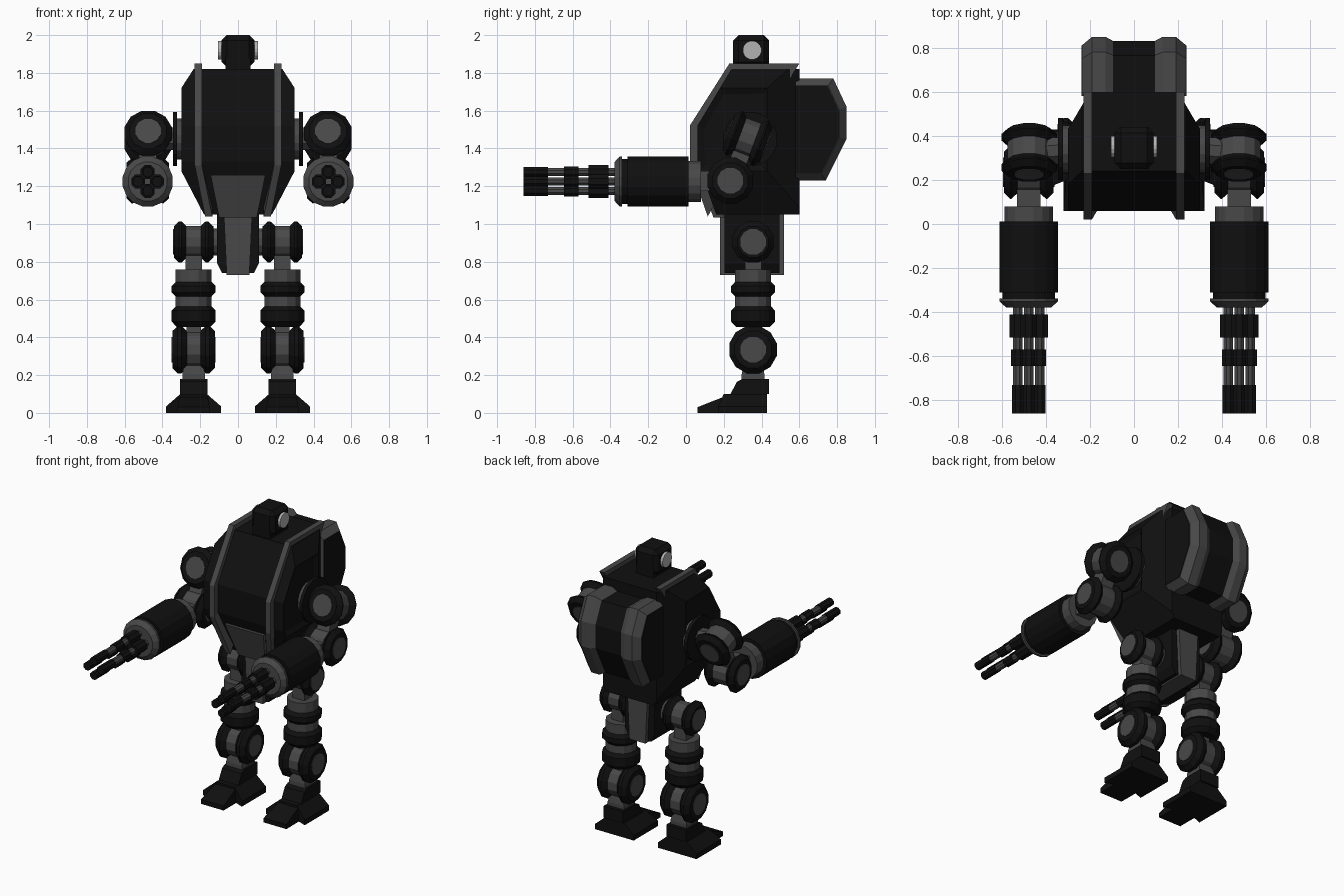
import bpy, bmesh
from math import cos, sin, pi
from mathutils import Vector as V

if "Cube" in bpy.data.objects:
    bpy.data.objects.remove(bpy.data.objects["Cube"])


def material(name, v):
    m = bpy.data.materials.new(name)
    m.diffuse_color = (v, v, v, 1)
    m.use_nodes = True
    m.node_tree.nodes["Principled BSDF"].inputs["Base Color"].default_value = m.diffuse_color
    return m


BLACK, GREY, LENS = material("black", .005), material("grey", .065), material("lens", .45)


def finish(name, bm, mat, mirror):
    bmesh.ops.recalc_face_normals(bm, faces=bm.faces)
    me = bpy.data.meshes.new(name)
    bm.to_mesh(me)
    bm.free()
    me.materials.append(mat)
    ob = bpy.data.objects.new(name, me)
    bpy.context.collection.objects.link(ob)
    if mirror:
        ob.modifiers.new("mirror", 'MIRROR')
    return ob


def loft(name, sections, mat, mirror=True):
    bm = bmesh.new()
    rings = [[bm.verts.new(p) for p in s] for s in sections]
    n = len(rings[0])
    for a, b in zip(rings, rings[1:]):
        for i in range(n):
            bm.faces.new((a[i], a[(i + 1) % n], b[(i + 1) % n], b[i]))
    bm.faces.new(rings[0])
    bm.faces.new(rings[-1])
    return finish(name, bm, mat, mirror)


def lathe(name, origin, axis, prof, mat, n=12, mirror=True):
    # prof: (distance along axis, radius)
    q = V(axis).to_track_quat('Z', 'Y')
    ang = [(i + .5) * 2 * pi / n for i in range(n)]
    return loft(name, [[V(origin) + q @ V((r * cos(a), r * sin(a), t)) for a in ang]
                       for t, r in prof], mat, mirror)


def prism(name, yz, x0, x1, mat, mirror=True):
    return loft(name, [[(x, y, z) for y, z in yz] for x in (x0, x1)], mat, mirror)


def rect(y0, y1, z0, z1):
    return [(y0, z0), (y1, z0), (y1, z1), (y0, z1)]


def bar(name, p, q, r, mat=GREY, n=4):
    d = V(q) - V(p)
    return lathe(name, p, d, [(0, r), (d.length, r)], mat, n)


def tyre(a, b, r, c=.028):
    return [(a, r - c), (a + c, r), (b - c, r), (b, r - c)]


def joint(name, c, axis, r, half, gap):
    # two black wheels with grey caps, grey hub between
    for k, s in enumerate((1, -1)):
        ax = V(axis) * s
        lathe(f"{name}_wheel_{k}", c, ax, tyre(gap, half, r), BLACK)
        lathe(f"{name}_cap_{k}", c, ax, [(half - .02, .07), (half + .004, .07)], GREY)
    lathe(name + "_hub", c, axis, [(-gap - .01, r * .78), (gap + .01, r * .78)], GREY)


# torso: box trimmed by sloped planes, recessed side panels
bm = bmesh.new()
bmesh.ops.create_cube(bm, size=1)
for v in bm.verts:
    v.co = V((v.co.x * .6, .33 + v.co.y * .54, 1.435 + v.co.z * .77))
cuts = [((0, .06, 1.52), (0, -.30, .18)), ((0, .06, 1.33), (0, -.28, -.10))]
for s in (1, -1):
    cuts += [((s * .3, 0, 1.72), (s * .10, 0, .065)),
             ((s * .3, 0, 1.28), (s * .23, 0, -.12)),
             ((s * .3, .43, 0), (s * .17, .10, 0))]
for co, no in cuts:
    res = bmesh.ops.bisect_plane(bm, geom=bm.verts[:] + bm.edges[:] + bm.faces[:],
                                 plane_co=co, plane_no=V(no).normalized(), clear_outer=True)
    bmesh.ops.holes_fill(bm, edges=[e for e in bm.edges if e.is_boundary])
bmesh.ops.recalc_face_normals(bm, faces=bm.faces)
bm.normal_update()
sides = [f for f in bm.faces if abs(f.normal.x) > .99]
bmesh.ops.inset_individual(bm, faces=sides, thickness=.04, depth=-.015)
finish("torso", bm, BLACK, False)

# torso trim ribs and belly panel
path = [(.60, 1.85, .21), (.23, 1.85, .21), (.02, 1.52, .21), (.02, 1.31, .21), (.115, 1.04, .155)]
secs = []
for y, z, x in path:
    iy, iz = y + (.35 - y) * .2, z + (1.45 - z) * .2
    secs.append([(x - .019, y, z), (x + .019, y, z), (x + .019, iy, iz), (x - .019, iy, iz)])
loft("torso_trim", secs, GREY)
loft("belly_panel", [[(-w, y, z), (w, y, z), (w, y + .06, z), (-w, y + .06, z)]
                     for w, y, z in ((.145, .065, 1.26), (.10, .145, 1.035))], GREY, False)

# backpack
pack = [(.58, 1.77), (.78, 1.77), (.85, 1.62), (.85, 1.45), (.74, 1.23), (.58, 1.23)]


def shrink(s):
    return [(.58 + (y - .58) * s, 1.5 + (z - 1.5) * s) for y, z in pack]


loft("backpack_rib", [[(x, y, z) for y, z in shrink(s)]
                      for x, s in ((.07, .88), (.13, 1), (.19, 1), (.235, .86))], GREY)
prism("backpack_side", shrink(.85), .22, .238, BLACK)
prism("backpack_core", shrink(.93), -.15, .15, BLACK, False)

# head
bm = bmesh.new()
bmesh.ops.create_cube(bm, size=1)
for v in bm.verts:
    v.co = V((v.co.x * .175, .345 + v.co.y * .19, 1.915 + v.co.z * .17))
bmesh.ops.bevel(bm, geom=bm.edges[:], offset=.028, segments=1, affect='EDGES')
finish("head", bm, BLACK, False)
prism("neck", rect(.25, .44, 1.80, 1.88), -.065, .065, BLACK, False)
lathe("head_lens", (0, .35, 1.92), (1, 0, 0), [(.07, .05), (.105, .05)], LENS, 16)

# shoulder mount and arm
lathe("shoulder_plate_base", (0, .34, 1.45), (1, 0, 0), [(.27, .11), (.33, .11)], GREY, 16)
lathe("shoulder_plate", (0, .34, 1.45), (1, 0, 0), [(.322, .145), (.345, .145)], BLACK, 16)
sh, el = (.476, .325, 1.455), (.478, .235, 1.23)
bar("shoulder_axle", (.32, .335, 1.45), sh, .065, n=8)
joint("shoulder", sh, (0, -.94, .35), .13, .105, .042)
bar("upper_arm", sh, el, .065)
joint("elbow", el, (1, 0, 0), .125, .112, .05)
bar("forearm_link", el, (.478, .02, 1.225), .075)

# rotary gun
gun = (.478, 0, 1.225)
lathe("gun_breech", gun, (0, -1, 0), [(-.08, .112), (.02, .112)], GREY, 16)
lathe("gun_body", gun, (0, -1, 0), [(-.012, .135), (.31, .135), (.311, .122), (.35, .122)], BLACK, 16)
lathe("gun_flange", gun, (0, -1, 0), [(.338, .135), (.352, .135), (.378, .105)], GREY, 16)
for i in range(4):
    o = (.478 + .05 * cos(i * pi / 2), 0, 1.225 + .05 * sin(i * pi / 2))
    lathe(f"barrel_{i}", o, (0, -1, 0), [(.36, .023), (.85, .023)], GREY, 8)
    for k, (a, b, r) in enumerate(((.41, .515, .04), (.57, .645, .032), (.73, .86, .028))):
        lathe(f"barrel_sleeve_{i}_{k}", o, (0, -1, 0), [(a, r), (b, r)], BLACK, 8)

# pelvis
loft("pelvis", [[(-w, .205, z), (w, .205, z), (w, .495, z), (-w, .495, z)]
                for w, z in ((.085, .74), (.11, .79), (.11, 1.06))], BLACK, False)
loft("pelvis_band", [[(-w, .18, z), (w, .18, z), (w, .52, z), (-w, .52, z)]
                     for w, z in ((.06, .73), (.075, 1.055))], GREY, False)
lathe("hip_axle", (0, .355, .905), (1, 0, 0), [(.09, .075), (.15, .075)], GREY)

# legs
X, Y = .235, .355
joint("hip", (X, Y, .905), (1, 0, 0), .113, .105, .036)
bar("hip_link", (X, Y, .90), (X, Y, .74), .062)
lathe("thigh", (X, Y, 0), (0, 0, 1), [(.47, .098), (.76, .098)], GREY)
for k, (a, b) in enumerate(((.455, .57), (.61, .70))):
    lathe(f"thigh_ring_{k}", (X, Y, 0), (0, 0, 1), tyre(a, b, .12), BLACK)
joint("knee", (X, Y, .335), (1, 0, 0), .13, .112, .036)
bar("knee_link", (X, Y, .50), (X, Y, .20), .055)
lathe("ankle", (X, Y, 0), (0, 0, 1), [(.16, .085), (.205, .085), (.29, .06)], GREY, 4)

# feet
prism("ankle_block", [(.23, .09), (.27, .165), (.30, .18), (.44, .18), (.44, .10)], X - .073, X + .073, BLACK)
loft("foot_toe", [[(X - w, y, 0), (X + w, y, 0), (X + u, y, h), (X - u, y, h)]
                  for y, w, u, h in ((.06, .085, .085, .03), (.25, .085, .07, .105), (.43, .085, .07, .11))], BLACK)
loft("foot_side_flaps", [[(X + x, y0, 0), (X + x, .43, 0), (X + x, .43, h), (X + x, y0, h)]
                         for x, y0, h in ((-.145, .17, .035), (-.07, .2, .10), (.07, .2, .10), (.145, .17, .035))], BLACK)
